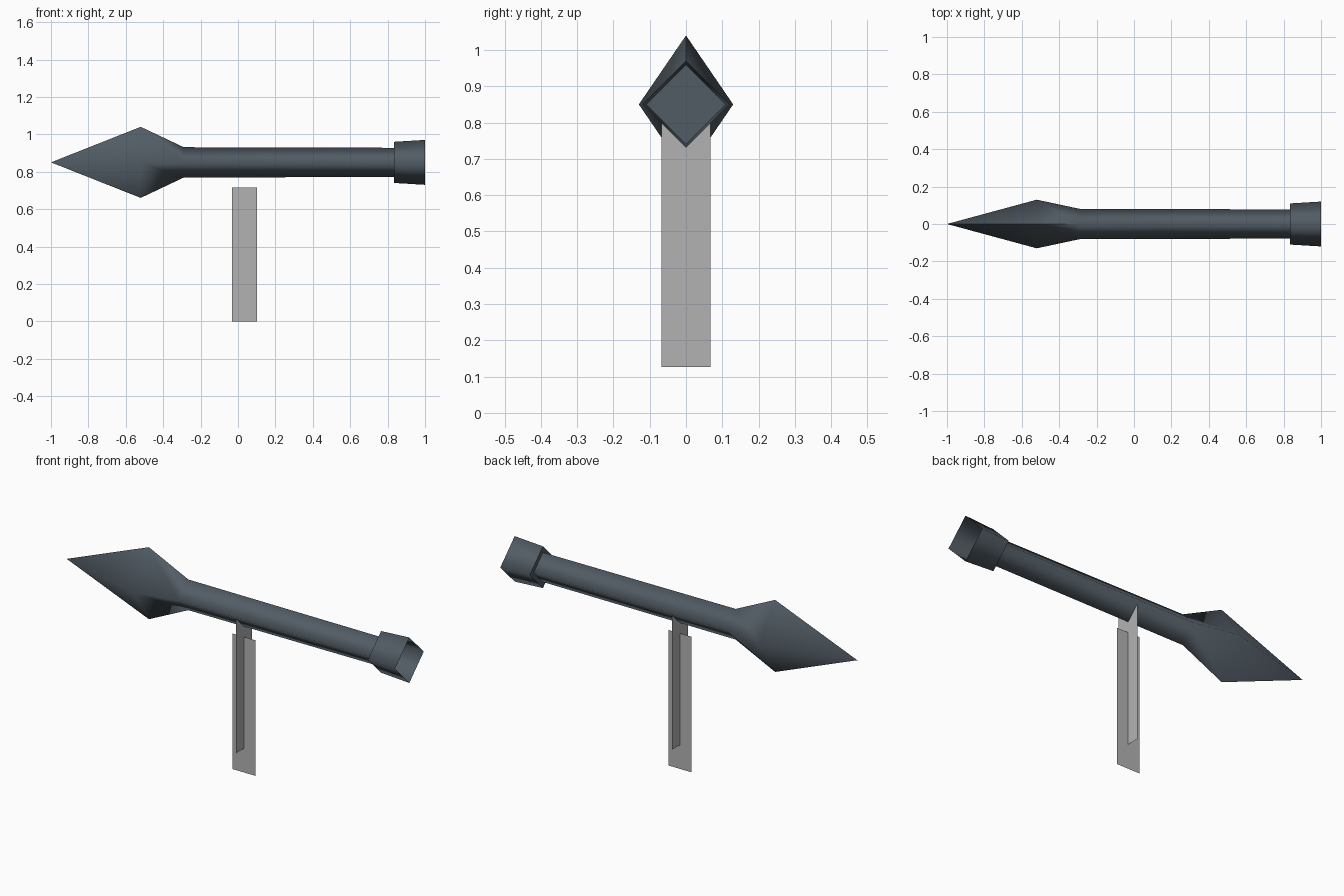
import bpy
import bmesh
import math

cube = bpy.data.objects.get("Cube")
if cube:
    bpy.data.objects.remove(cube, do_unlink=True)

AXIS_Z = 0.85    # height of the spear's long axis
POST_X = 0.035   # where the two post blades cross


def material(name, rgb):
    m = bpy.data.materials.new(name)
    m.use_nodes = True
    m.diffuse_color = (*rgb, 1)
    m.node_tree.nodes["Principled BSDF"].inputs["Base Color"].default_value = (*rgb, 1)
    return m


STEEL = material("dark slate steel", (0.085, 0.108, 0.13))
GREY = material("plain grey", (0.45, 0.45, 0.45))


def finish(name, bm, mat, smooth=None):
    mesh = bpy.data.meshes.new(name)
    bm.to_mesh(mesh)
    bm.free()
    mesh.materials.append(mat)
    obj = bpy.data.objects.new(name, mesh)
    bpy.context.collection.objects.link(obj)
    if smooth:
        bpy.ops.object.select_all(action="DESELECT")
        obj.select_set(True)
        bpy.context.view_layer.objects.active = obj
        bpy.ops.object.shade_smooth_by_angle(angle=math.radians(smooth))
    return obj


def diamond(bm, x, ry, rz):
    """Four-sided ring around the spear axis."""
    offsets = ((0, rz), (-ry, 0), (0, -rz), (ry, 0))
    return [bm.verts.new((x, y, AXIS_Z + z)) for y, z in offsets]


def bridge(bm, a, b):
    for i in range(len(a)):
        j = (i + 1) % len(a)
        bm.faces.new((a[i], a[j], b[j], b[i]))


# Spear head and shaft: one diamond section swept along x
bm = bmesh.new()
tip = bm.verts.new((-1, 0, AXIS_Z))
rings = [diamond(bm, *s) for s in ((-0.52, 0.13, 0.19),
                                   (-0.29, 0.081, 0.081),
                                   (0.835, 0.078, 0.078))]
for i in range(4):
    bm.faces.new((tip, rings[0][(i + 1) % 4], rings[0][i]))
for a, b in zip(rings, rings[1:]):
    bridge(bm, a, b)
bmesh.ops.recalc_face_normals(bm, faces=bm.faces)
finish("spear_head_and_shaft", bm, STEEL, 100)

# Flared butt socket, open at the far end
bm = bmesh.new()
bridge(bm, diamond(bm, 0.835, 0.11, 0.11), diamond(bm, 1, 0.12, 0.12))
bmesh.ops.recalc_face_normals(bm, faces=bm.faces)
finish("butt_socket", bm, STEEL, 100)

# Flat wall closing the inner end of the socket
bm = bmesh.new()
bm.faces.new(diamond(bm, 0.835, 0.11, 0.11))
finish("socket_wall", bm, STEEL)


# Support post: two thin crossed blades
def blade(name, dx, dy, z0, z1):
    bm = bmesh.new()
    corners = ((-1, z0), (1, z0), (1, z1), (-1, z1))
    bm.faces.new([bm.verts.new((POST_X + s * dx, s * dy, z)) for s, z in corners])
    finish(name, bm, GREY)


blade("post_blade_lengthwise", 0.067, 0, 0, 0.715)
blade("post_blade_crosswise", 0, 0.067, 0.127, 0.842)
